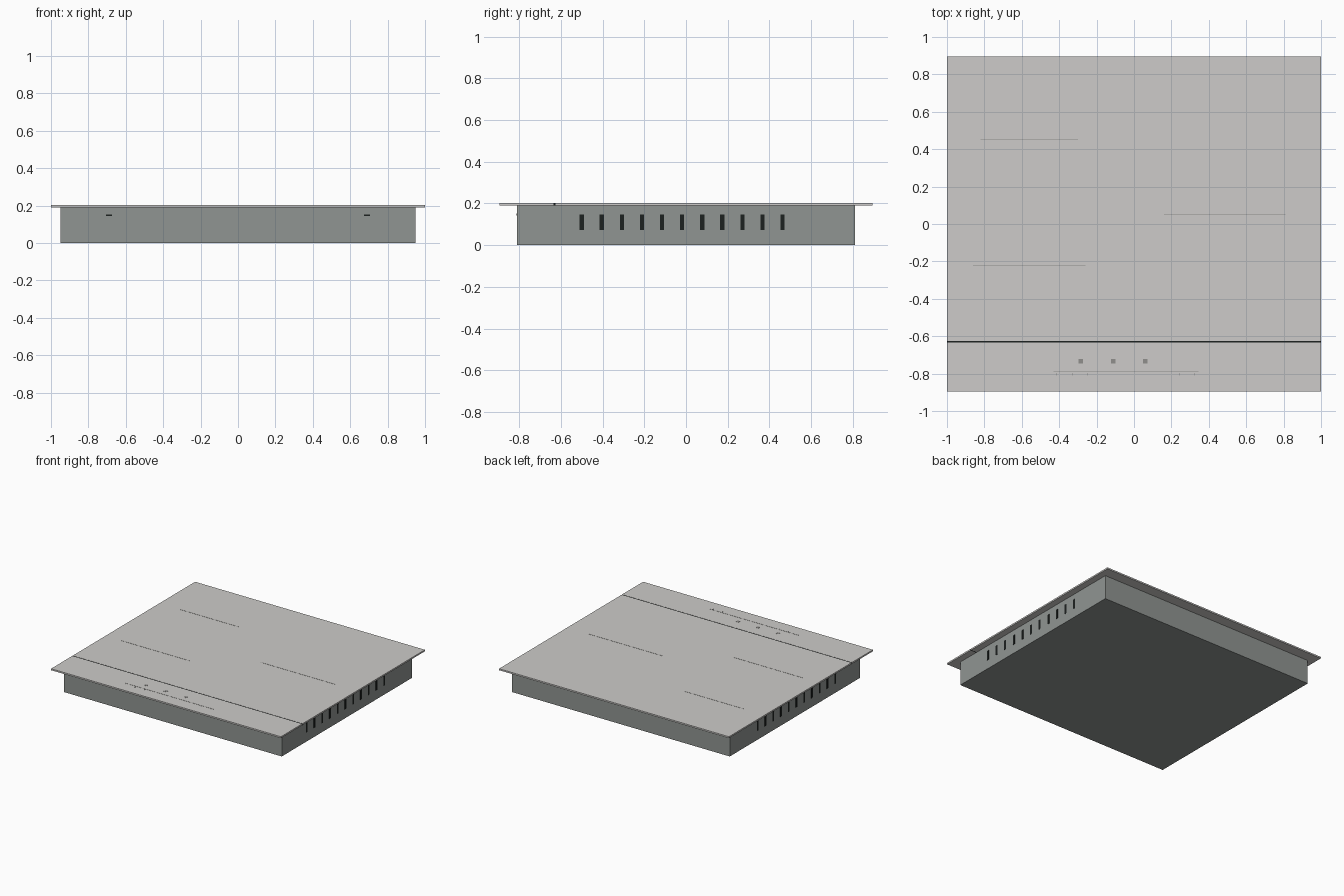
import bpy

cube = bpy.data.objects.get("Cube")
if cube:
    bpy.data.objects.remove(cube, do_unlink=True)


def material(name, rgb):
    m = bpy.data.materials.new(name)
    m.use_nodes = True
    m.diffuse_color = (*rgb, 1)
    m.node_tree.nodes["Principled BSDF"].inputs["Base Color"].default_value = (*rgb, 1)
    return m


glass = material("pale grey glass", (0.61, 0.60, 0.585))
steel = material("grey steel", (0.28, 0.30, 0.288))
dark = material("near black", (0.012, 0.015, 0.014))
print_grey = material("printed grey", (0.28, 0.275, 0.265))


def box(name, x, y, z, mat):
    """Box from (min, max) pairs along each axis."""
    spans = (x, y, z)
    bpy.ops.mesh.primitive_cube_add(size=1, location=[(a + b) / 2 for a, b in spans])
    ob = bpy.context.object
    ob.name = name
    ob.scale = [b - a for a, b in spans]
    bpy.ops.object.transform_apply(location=False, rotation=False, scale=True)
    ob.data.materials.append(mat)
    return ob


def around(centre, width):
    return (centre - width / 2, centre + width / 2)


HALF_X, HALF_Y = 1.0, 0.895
BODY_X, BODY_Y = 0.948, 0.81
UNDER, TOP = 0.19, 0.202
SEAM = -0.63
SKIN = 0.002

# Housing under the cooktop
box("housing", (-BODY_X, BODY_X), (-BODY_Y, BODY_Y), (0, UNDER), steel)

# Two-part glass top with a dark seam between the panels
seam = around(SEAM, 0.008)
box("cooking_panel", (-HALF_X, HALF_X), (seam[1], HALF_Y), (UNDER, TOP), glass)
box("control_panel", (-HALF_X, HALF_X), (-HALF_Y, seam[0]), (UNDER, TOP), glass)
box("panel_seam", (-HALF_X, HALF_X), seam, (UNDER, TOP - 0.001), dark)

# Ventilation slots along both sides
for side, name in ((-1, "right"), (1, "left")):
    for i in range(11):
        box(f"{name}_vent_slot", around(side * BODY_X, 2 * SKIN),
            around(-0.5 + i * 0.0963, 0.02), (0.072, 0.148), dark)
    # Small fixing slots on the front
    box(f"{name}_front_slot", around(side * 0.69, 0.032),
        around(-BODY_Y, 2 * SKIN), around(0.148, 0.01), dark)


def printed(name, x, y):
    box(name, x, y, (TOP - 0.001, TOP + 0.001), print_grey)


# Cooking zone marks
for x0, x1, y in ((-0.82, -0.30, 0.45), (-0.86, -0.26, -0.22), (0.16, 0.81, 0.05)):
    printed("zone_line", (x0, x1), around(y, 0.003))

# Touch controls
for x in (-0.285, -0.112, 0.06):
    printed("touch_key", around(x, 0.024), around(-0.735, 0.024))
printed("slider_line", (-0.43, 0.345), around(-0.791, 0.003))
for x in (-0.415, -0.33, -0.25, 0.245, 0.325):
    printed("slider_tick", around(x, 0.003), around(-0.804, 0.014))
